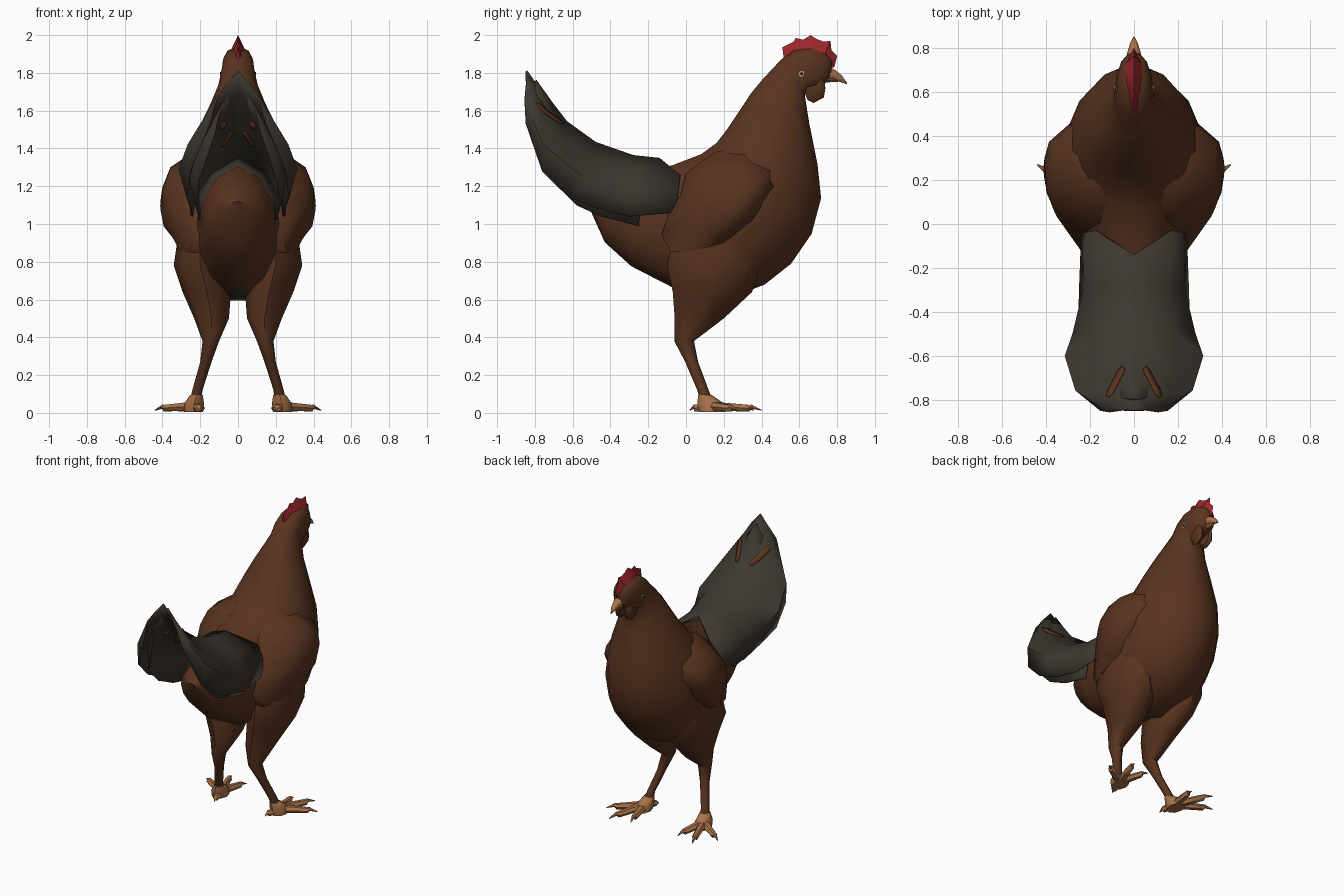
import bpy, bmesh, math
from mathutils import Vector
from mathutils.bvhtree import BVHTree

if "Cube" in bpy.data.objects:
    bpy.data.objects.remove(bpy.data.objects["Cube"])


def material(name, rgb):
    m = bpy.data.materials.new(name)
    m.diffuse_color = (*rgb, 1)
    m.use_nodes = True
    m.node_tree.nodes["Principled BSDF"].inputs["Base Color"].default_value = m.diffuse_color
    return m


BROWN = material("brown feathers", (0.100, 0.034, 0.014))
DARK = material("dark tail feathers", (0.047, 0.039, 0.029))
RED = material("red comb", (0.32, 0.02, 0.024))
TAN = material("tan horn", (0.40, 0.17, 0.068))
CREAM = material("cream eye", (0.50, 0.36, 0.22))
BLACK = material("black pupil", (0.01, 0.008, 0.006))


def finish(name, bm, mat, mirror=False, angle=50, thick=0, merge=False):
    bmesh.ops.recalc_face_normals(bm, faces=bm.faces)
    me = bpy.data.meshes.new(name)
    bm.to_mesh(me)
    bm.free()
    ob = bpy.data.objects.new(name, me)
    bpy.context.collection.objects.link(ob)
    me.materials.append(mat)
    for p in me.polygons:
        p.use_smooth = True
    me.set_sharp_from_angle(angle=math.radians(angle))
    if mirror:
        ob.modifiers.new("mirror", 'MIRROR').use_mirror_merge = merge
    if thick:
        s = ob.modifiers.new("thickness", 'SOLIDIFY')
        s.thickness, s.offset = thick, 0
    return ob


def loft(name, rings, mat, mirror=False, closed=True, caps=True, tris=False, **kw):
    bm = bmesh.new()
    vs = [[bm.verts.new(p) for p in r] for r in rings]
    n = len(rings[0])
    for a, b in zip(vs, vs[1:]):
        for i in range(n if closed else n - 1):
            j = (i + 1) % n
            bm.faces.new((a[i], a[j], b[j], b[i]))
    if caps:
        bm.faces.new(vs[0])
        bm.faces.new(vs[-1])
    if tris:
        bmesh.ops.triangulate(bm, faces=bm.faces)
    return finish(name, bm, mat, mirror, **kw)


def ring(c, u, v, n, power=1):
    """Ellipse, squarer when power is below 1."""
    def soft(t):
        return math.copysign(abs(t) ** power, t) if abs(t) > 1e-6 else 0
    c, u, v = Vector(c), Vector(u), Vector(v)
    return [c + u * soft(math.cos(t)) + v * soft(math.sin(t))
            for t in (2 * math.pi * i / n for i in range(n))]


# Body, neck and head: (back y, z, front y, z, half width)
spine = [(-.53, 1.12, -.50, 1.06, .04), (-.46, 1.19, -.43, .90, .14),
         (-.26, 1.28, -.29, .77, .19), (-.07, 1.32, -.06, .65, .225),
         (.08, 1.38, .20, .585, .31), (.16, 1.44, .42, .67, .345),
         (.22, 1.52, .56, .78, .32), (.28, 1.61, .67, .94, .275),
         (.34, 1.70, .72, 1.13, .215), (.40, 1.77, .70, 1.31, .16),
         (.45, 1.82, .655, 1.53, .115), (.50, 1.87, .63, 1.68, .092),
         (.57, 1.92, .655, 1.71, .086), (.66, 1.935, .69, 1.715, .08),
         (.74, 1.91, .735, 1.74, .058), (.775, 1.86, .765, 1.78, .03)]
body = loft("body", [ring((0, (a + c) / 2, (b + d) / 2), (w, 0, 0),
                          (0, (a - c) / 2, (b - d) / 2), 14, .75 if a > .49 else 1)
                     for a, b, c, d, w in spine], BROWN)
# Dark fluff patch under the belly, between the legs
body.data.materials.append(DARK)
for p in body.data.polygons:
    if p.normal.z < -.7 and abs(p.center.x) < .07 and -.1 < p.center.y < .2:
        p.material_index = 1

# Thigh and shank: x, y, z, radius x, radius y
leg = [(.20, .18, .92, .12, .25), (.20, .15, .78, .14, .25),
       (.165, .14, .64, .128, .21), (.14, .07, .50, .092, .13),
       (.144, -.01, .38, .044, .052), (.170, .03, .27, .03, .034),
       (.215, .09, .12, .027, .03), (.225, .11, .06, .03, .034)]
loft("leg", [ring((x, y, z), (rx, 0, 0), (0, ry, 0), 8)
             for x, y, z, rx, ry in leg], BROWN, True)

# Feet: an ankle and four clawed toes
loft("ankle", [ring((.22, .10, .095), (.034, 0, 0), (0, .036, 0), 8),
               ring((.232, .13, .05), (.052, 0, 0), (0, .07, 0), 8),
               ring((.235, .14, .005), (.05, 0, 0), (0, .07, 0), 8)], TAN, True)
for name, tip in (("outer", (.44, .27)), ("middle", (.33, .40)),
                  ("inner", (.185, .36)), ("back", (.20, .02))):
    start, end = Vector((.232, .13, .03)), Vector((*tip, .02))
    side = (end - start).cross(Vector((0, 0, 1))).normalized()
    rings = []
    for t, r, h in ((0, .032, .035), (.4, .026, .03), (.75, .022, .025),
                    (.8, .013, .033), (1, .003, .014)):
        c = start.lerp(end, t)
        c.z = h
        rings.append(ring(c, side * r, (0, 0, min(r, h) * .9), 6))
    loft(name + "_toe", rings, TAN, True)

# Folded wings: outline (y, z, x) rising to a domed centre
outline = [(.49, 1.31, .22), (.475, 1.2, .27), (.35, 1.02, .335), (.2, .9, .325),
           (.05, .86, .31), (-.08, .85, .26), (-.13, .94, .235), (-.09, 1.06, .23),
           (-.03, 1.15, .225), (.0, 1.27, .19), (.15, 1.38, .19), (.33, 1.42, .18)]


def wing_ring(k):
    pts = []
    for y, z, x in outline:
        y2, z2 = .22 + (y - .22) * k, 1.12 + (z - 1.12) * k
        pts.append((.412 - 1.3 * ((y2 - .25) ** 2 + (z2 - 1.1) ** 2), y2, z2))
    return pts


loft("wing", [[(x - .06, y, z) for y, z, x in outline],
              [(x, y, z) for y, z, x in outline],
              wing_ring(.6), wing_ring(.25)], BROWN, True)

# Tail: roof-shaped sheets, each station from ridge to lower edge
stations = [((0, -.14, 1.345), (.17, -.03, 1.255), (.222, -.04, 1.17), (.236, -.06, 1.06)),
            ((0, -.28, 1.36), (.15, -.28, 1.29), (.225, -.29, 1.18), (.245, -.30, 1.04)),
            ((0, -.48, 1.43), (.18, -.49, 1.34), (.275, -.50, 1.22), (.25, -.50, 1.09)),
            ((0, -.66, 1.56), (.19, -.66, 1.44), (.31, -.60, 1.29), (.27, -.63, 1.15)),
            ((0, -.76, 1.69), (.15, -.77, 1.57), (.262, -.755, 1.42), (.255, -.76, 1.28)),
            ((0, -.845, 1.81), (.06, -.845, 1.74), (.115, -.855, 1.66), (.15, -.845, 1.53))]
trees = []
for name, sx, drop, shift in (("tail", 1, 0, 0), ("tail_under_feathers", .82, .05, .05)):
    rows = [[(x * sx, y + shift, z - drop) for x, y, z in st]
            for st in stations[(0 if drop == 0 else 1):]]
    ob = loft(name, rows, DARK, True, closed=False, caps=False, tris=True,
              thick=.01, merge=True)
    trees.append(BVHTree.FromPolygons([v.co for v in ob.data.vertices],
                                      [p.vertices[:] for p in ob.data.polygons]))

# Brown marks laid on the tail sheets: start, end, half width, sheet, side
marks = [("upper_tail_mark", (.045, -.655), (.115, -.79), .014, 0, 1),
         ("lower_tail_mark", (.035, -.62), (.085, -.57), .016, 1, -1),
         ("tip_tail_mark", (.07, -.68), (.10, -.70), .013, 1, -1)]
for name, p, q, w, sheet, up in marks:
    p, q = Vector(p), Vector(q)
    across = (q - p).normalized().orthogonal() * w
    rows = []
    for i in range(7):
        c, row = p.lerp(q, i / 6), []
        for k in (-1, 0, 1):
            xy = c + across * k * (.6 if i in (0, 6) else 1)
            hit, nor, *_ = trees[sheet].ray_cast(Vector((*xy, 1 + up * 2)), Vector((0, 0, -up)))
            if nor.z * up < 0:
                nor = -nor
            row.append(hit + nor * .009)
        rows.append(row)
    loft(name, rows, BROWN, True, closed=False, caps=False, thick=.004)

# Comb: serrated crest over a wider base
crest = [(.51, 1.935), (.57, 1.965), (.58, 1.985), (.62, 1.975), (.66, 2.0),
         (.69, 1.98), (.73, 1.965), (.765, 1.97), (.77, 1.92), (.80, 1.89), (.785, 1.83)]
base = [(.52, 1.86), (.55, 1.88), (.58, 1.89), (.62, 1.905), (.65, 1.91),
        (.68, 1.91), (.71, 1.90), (.73, 1.89), (.745, 1.87), (.755, 1.85), (.755, 1.82)]
rows = []
for i, (c, b) in enumerate(zip(crest, base)):
    w = .014 + .03 * math.sin(math.pi * i / 10)
    rows.append([(-w, *b), (0, *c), (w, *b)])
loft("comb", rows, RED, angle=30)

# Beak: upper hook and lower jaw
loft("upper_beak", [ring((0, y, z), (w, 0, 0), (0, h * .2, h), 8) for y, z, w, h in
                    ((.73, 1.80, .04, .035), (.78, 1.79, .03, .028),
                     (.82, 1.77, .018, .018), (.852, 1.743, .002, .003))], TAN)
loft("lower_beak", [ring((0, y, z), (w, 0, 0), (0, 0, h), 6) for y, z, w, h in
                    ((.73, 1.765, .03, .018), (.805, 1.757, .01, .006))], TAN)

# Wattles: thin hanging lobes
lobe = [(.62, 1.78), (.625, 1.70), (.645, 1.655), (.675, 1.64), (.73, 1.67),
        (.738, 1.72), (.73, 1.78)]
loft("wattle", [[(x, .68 + (y - .68) * k, 1.72 + (z - 1.72) * k) for y, z in lobe]
                for x, k in ((.022, .8), (.04, 1), (.058, .7))], BROWN, True)

# Eyes: small flat discs with pupils
for name, x, r, mat in (("eye", .088, .016, CREAM), ("pupil", .091, .009, BLACK)):
    loft(name, [ring((x + d, .612, 1.795), (0, r, 0), (0, 0, r), 8)
                for d in (-.005, .003)], mat, True)
